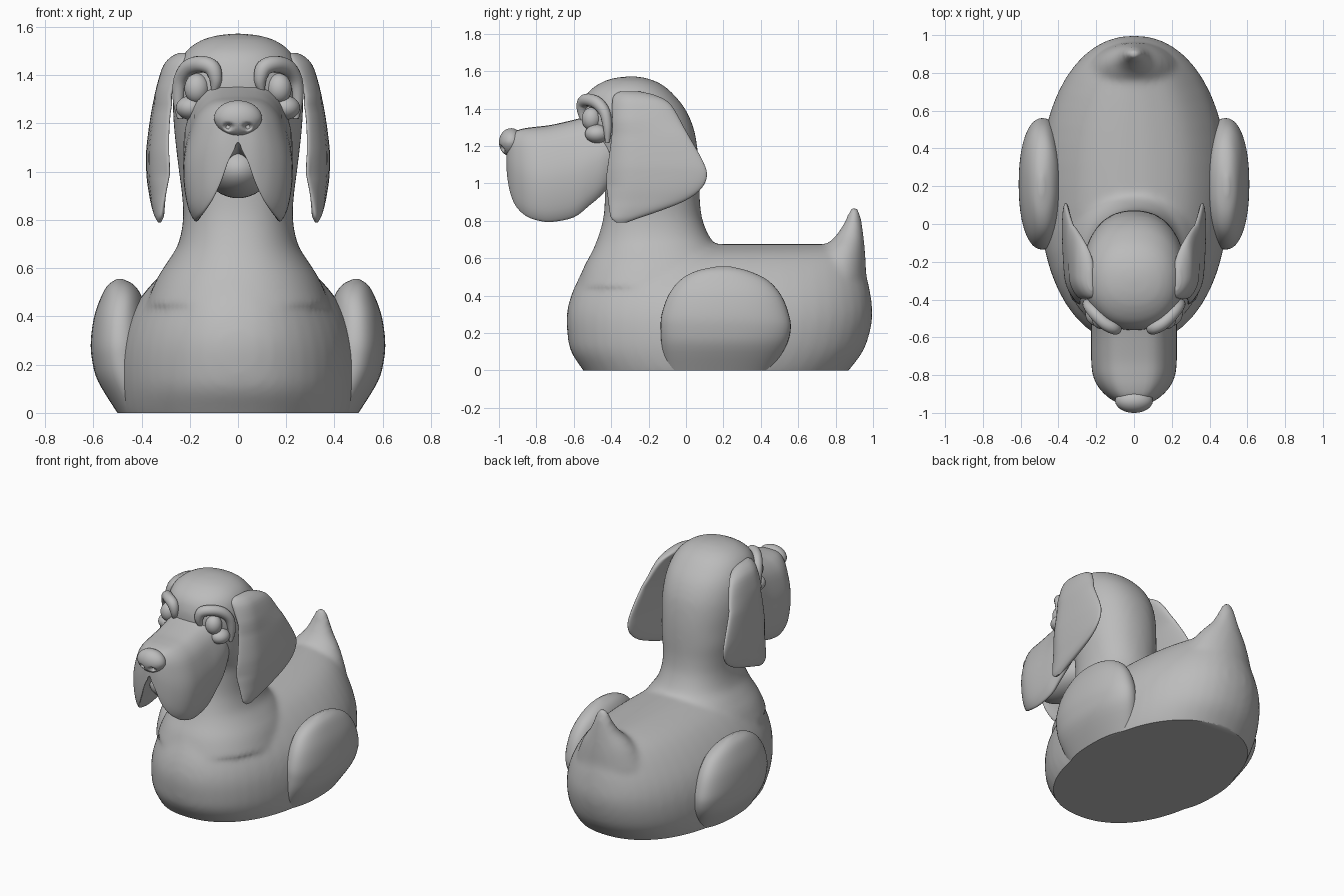
import bpy, bmesh
from math import cos, sin, pi
from mathutils import Vector, Matrix

cube = bpy.data.objects.get("Cube")
if cube:
    bpy.data.objects.remove(cube)

grey = bpy.data.materials.new("plain grey")
grey.use_nodes = True
tone = (0.5, 0.5, 0.5, 1)
grey.diffuse_color = tone
grey.node_tree.nodes["Principled BSDF"].inputs["Base Color"].default_value = tone


def spline(rows, steps=4):
    """Smooth curve through all control rows."""
    out = []
    for i in range(len(rows) - 1):
        a, b = rows[max(i - 1, 0)], rows[i]
        c, d = rows[i + 1], rows[min(i + 2, len(rows) - 1)]
        for s in range(steps):
            t = s / steps
            out.append([0.5 * (2*q + (r-p)*t + (2*p-5*q+4*r-w)*t*t + (3*q-p-3*r+w)*t**3)
                        for p, q, r, w in zip(a, b, c, d)])
    return out + [list(rows[-1])]


def skin(bm, rings):
    """Bridge closed rings and cap both ends."""
    loops = [[bm.verts.new(p) for p in ring] for ring in rings]
    n = len(loops[0])
    for a, b in zip(loops, loops[1:]):
        for i in range(n):
            j = (i + 1) % n
            bm.faces.new((a[i], a[j], b[j], b[i]))
    bm.faces.new(loops[0])
    bm.faces.new(loops[-1])


def upright(bm, rows, power=2.2, count=48, steps=4):
    """Stack of rounded slices: height, front, back, half width, centre x."""
    rings = []
    for z, front, back, half, cx in spline([r if len(r) > 4 else (*r, 0) for r in rows], steps):
        ring = []
        for k in range(count):
            c, s = cos(2 * pi * k / count), sin(2 * pi * k / count)
            x = abs(c) ** (2 / power) * (1 if c > 0 else -1)
            y = abs(s) ** (2 / power) * (1 if s > 0 else -1)
            ring.append((cx + half * x, (front + back) / 2 + (back - front) / 2 * y, z))
        rings.append(ring)
    skin(bm, rings)


def finish(name, bm):
    bmesh.ops.recalc_face_normals(bm, faces=bm.faces)
    mesh = bpy.data.meshes.new(name)
    bm.to_mesh(mesh)
    bm.free()
    return place(name, mesh)


def place(name, mesh):
    mesh.materials.clear()
    mesh.materials.append(grey)
    ob = bpy.data.objects.new(name, mesh)
    bpy.context.collection.objects.link(ob)
    bpy.ops.object.select_all(action="DESELECT")
    ob.select_set(True)
    bpy.context.view_layer.objects.active = ob
    bpy.ops.object.shade_smooth_by_angle(angle=0.9)
    return ob


def mirrored(ob, name):
    mesh = ob.data.copy()
    mesh.transform(Matrix.Scale(-1, 4, (1, 0, 0)))
    mesh.flip_normals()
    place(name, mesh)


def ball(name, centre, radii):
    bm = bmesh.new()
    bmesh.ops.create_uvsphere(bm, u_segments=48, v_segments=32, radius=1)
    for v in bm.verts:
        v.co = Vector(c + r * p for c, r, p in zip(centre, radii, v.co))
    return finish(name, bm)


# Body, neck with head, and tail, fused into one soft skin
bm = bmesh.new()
upright(bm, [(-.06, -.51, .82, .45), (0, -.55, .87, .48), (.1, -.615, .945, .497),
             (.2, -.635, .982, .5), (.3, -.638, .997, .487), (.4, -.615, .988, .452),
             (.5, -.57, .967, .387), (.58, -.53, .945, .31), (.63, -.5, .92, .23),
             (.66, -.48, .88, .14), (.675, -.4, .82, .06)])
upright(bm, [(.45, -.585, .26, .38), (.55, -.548, .24, .34), (.63, -.505, .2, .29),
             (.7, -.475, .135, .248), (.8, -.445, .09, .228), (.9, -.435, .075, .232),
             (1, -.44, .073, .245), (1.1, -.5, .07, .257), (1.2, -.53, .06, .267),
             (1.3, -.56, .04, .27), (1.4, -.56, -.005, .26), (1.48, -.53, -.07, .23),
             (1.53, -.47, -.13, .18), (1.56, -.4, -.2, .11), (1.573, -.31, -.27, .02)])
upright(bm, [(.5, .62, .965, .24), (.6, .69, .96, .19), (.66, .74, .955, .15),
             (.72, .8, .95, .1), (.78, .84, .942, .068), (.84, .868, .93, .045),
             (.88, .885, .912, .02)], 2)
soft = finish("soft_base", bm)
mod = soft.modifiers.new("fuse", "REMESH")
mod.mode = "VOXEL"
mod.voxel_size = 0.018
mod = soft.modifiers.new("relax", "SMOOTH")
mod.factor = 0.5
mod.iterations = 10
graph = bpy.context.evaluated_depsgraph_get()
fused = bpy.data.meshes.new_from_object(soft.evaluated_get(graph))
bpy.data.objects.remove(soft)
bm = bmesh.new()
bm.from_mesh(fused)
cut = bmesh.ops.bisect_plane(bm, geom=bm.verts[:] + bm.edges[:] + bm.faces[:],
                             plane_co=(0, 0, 0), plane_no=(0, 0, -1), clear_outer=True)
bmesh.ops.contextual_create(bm, geom=[e for e in cut["geom_cut"] if isinstance(e, bmesh.types.BMEdge)])
finish("body_and_head", bm)

# Haunches
bm = bmesh.new()
upright(bm, [(0, -.11, .46, .1, .4), (.13, -.13, .535, .12, .46), (.22, -.135, .56, .122, .483),
             (.3, -.13, .55, .122, .488), (.4, -.095, .51, .108, .488), (.48, -.035, .44, .085, .483),
             (.53, .05, .34, .054, .485), (.555, .16, .24, .012, .49)])
mirrored(finish("left_haunch", bm), "right_haunch")

# Hanging ears, with the front edge curled towards the cheek
bm = bmesh.new()
upright(bm, [(.79, -.37, -.32, .006, .335), (.815, -.4, -.25, .018, .336), (.86, -.41, -.12, .025, .339),
             (.91, -.416, 0, .028, .342), (.97, -.424, .08, .03, .346), (1.04, -.425, .112, .03, .348),
             (1.12, -.415, .09, .03, .345), (1.28, -.395, 0, .032, .322), (1.42, -.395, -.08, .04, .278),
             (1.47, -.385, -.16, .038, .247), (1.492, -.35, -.25, .012, .235)])
for v in bm.verts:
    curl = min(max((-.28 - v.co.y) / .14, 0), 1)
    v.co.x -= .045 * curl * curl * min(1, (v.co.z - .79) / .2) * (v.co.z < 1.5)
    v.co.x += .05 * (v.co.y + .15) * (v.co.z < 1.3)
mirrored(finish("left_ear", bm), "right_ear")

# Muzzle with hanging lips: one arched section swept forwards
half = spline([(0, 1), (.1, .98), (.165, .87), (.2, .7), (.222, .5), (.222, .3), (.207, .12),
               (.185, .02), (.168, 0), (.147, .06), (.115, .22), (.075, .4), (.03, .5), (0, .53)], 3)
section = half + [(-x, v) for x, v in half[-2:0:-1]]
sweep = spline([(-.4, .95, 1.38, 1), (-.45, 1, 1.375, .94), (-.52, 1.01, 1.362, .88),
                (-.6, 1.01, 1.34, .82), (-.72, 1.01, 1.313, .795), (-.8, .97, 1.303, .805),
                (-.86, .85, 1.295, .83), (-.91, .65, 1.28, .88), (-.94, .45, 1.25, .95),
                (-.955, .28, 1.2, 1.03), (-.96, .1, 1.15, 1.09)], 4)
bm = bmesh.new()
skin(bm, [[(x * wide, y, low + v * (top - low)) for x, v in section] for y, wide, top, low in sweep])
finish("muzzle", bm)
ball("chin", (0, -.66, 1.01), (.135, .23, .12))

# Nose, with nostrils pressed into the front
nose = ball("nose", (0, -.935, 1.22), (.1, .065, .075))
for v in nose.data.vertices:
    v.co.x *= 1 + 1.6 * min(v.co.z - 1.22, 0)
    near = ((abs(v.co.x) - .04) / .02) ** 2 + ((v.co.z - 1.188) / .018) ** 2
    if v.co.y < -.935 and near < 1:
        v.co.y += .04 * (1 - near)

# Eyes, lower lids and brows
mirrored(ball("left_eye", (.17, -.505, 1.345), (.052, .052, .062)), "right_eye")
mirrored(ball("left_lower_lid", (.195, -.475, 1.265), (.062, .065, .05)), "right_lower_lid")
path = spline([(.1, -.545, 1.33, .012), (.092, -.555, 1.38, .026), (.108, -.55, 1.43, .034),
               (.155, -.525, 1.446, .034), (.205, -.475, 1.43, .034), (.238, -.435, 1.38, .03),
               (.247, -.42, 1.3, .024), (.24, -.42, 1.22, .012)], 5)
bm = bmesh.new()
rings = []
for i, (x, y, z, r) in enumerate(path):
    along = Vector(path[min(i + 1, len(path) - 1)][:3]) - Vector(path[max(i - 1, 0)][:3])
    side = along.cross(Vector((.55, -.83, 0))).normalized()
    out = side.cross(along).normalized()
    rings.append([Vector((x, y, z)) + r * (side * cos(k * pi / 8) + out * sin(k * pi / 8))
                  for k in range(16)])
skin(bm, rings)
mirrored(finish("left_brow", bm), "right_brow")
